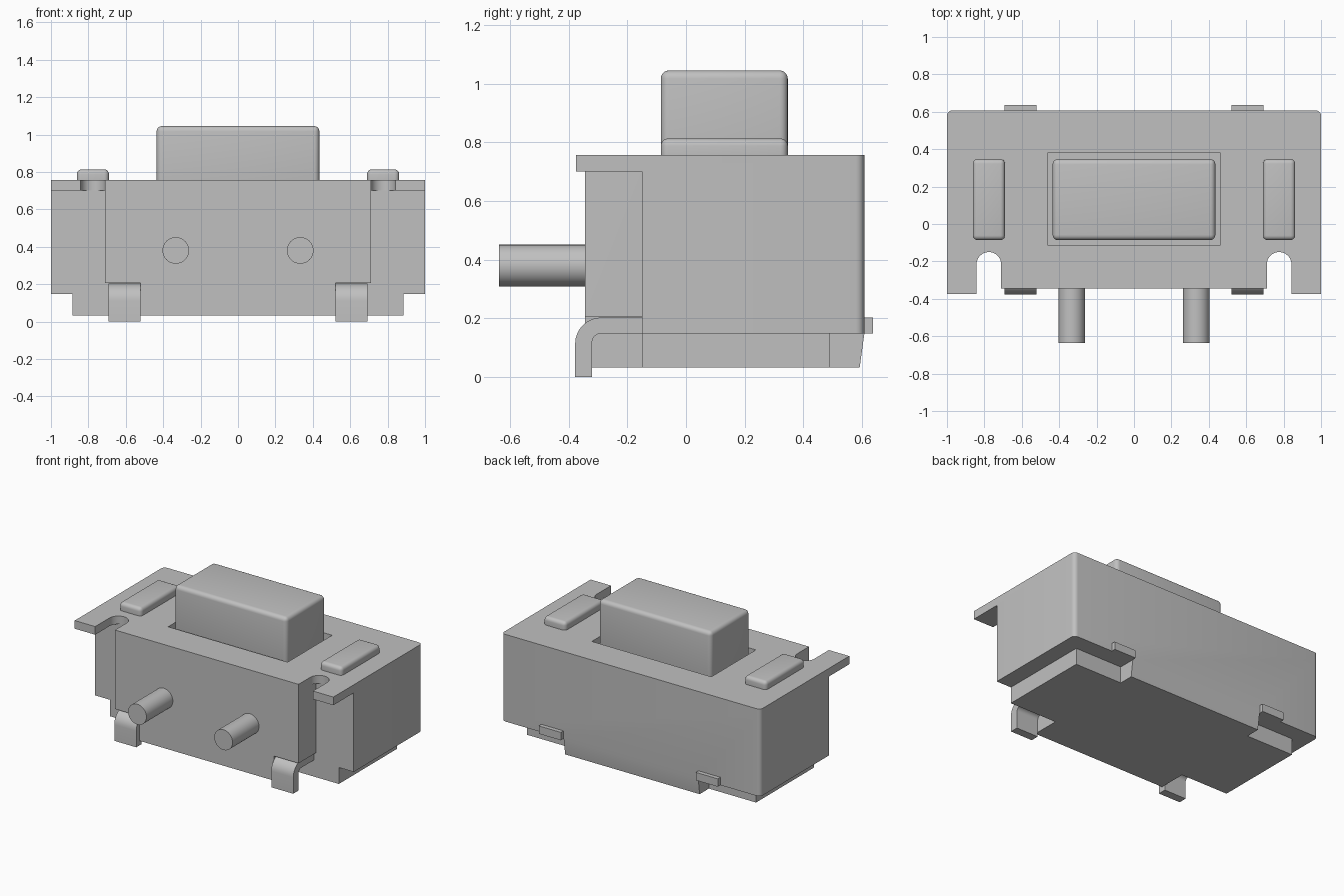
import bpy, bmesh
from math import cos, sin, pi, radians
from mathutils import Vector

cube = bpy.data.objects.get("Cube")
if cube:
    bpy.data.objects.remove(cube, do_unlink=True)

GREY = (0.53, 0.53, 0.53, 1)
grey = bpy.data.materials.new("plain grey")
grey.use_nodes = True
grey.diffuse_color = GREY
grey.node_tree.nodes["Principled BSDF"].inputs["Base Color"].default_value = GREY


def finish(bm, name):
    bmesh.ops.recalc_face_normals(bm, faces=bm.faces)
    mesh = bpy.data.meshes.new(name)
    bm.to_mesh(mesh)
    bm.free()
    mesh.materials.append(grey)
    obj = bpy.data.objects.new(name, mesh)
    bpy.context.collection.objects.link(obj)
    return obj


def select(obj):
    bpy.ops.object.select_all(action='DESELECT')
    obj.select_set(True)
    bpy.context.view_layer.objects.active = obj


def smooth(obj):
    select(obj)
    bpy.ops.object.shade_smooth_by_angle(angle=radians(35))


def prism(name, outline, low, high, axis='Z'):
    """Extrude an outline: (x, y) along Z, or (y, z) along X."""
    place = (lambda a, b, t: (a, b, t)) if axis == 'Z' else (lambda a, b, t: (t, a, b))
    bm = bmesh.new()
    face = bm.faces.new([bm.verts.new(place(a, b, low)) for a, b in outline])
    out = bmesh.ops.extrude_face_region(bm, geom=[face])
    verts = [v for v in out["geom"] if isinstance(v, bmesh.types.BMVert)]
    bmesh.ops.translate(bm, verts=verts, vec=Vector(place(0, 0, high - low)))
    return finish(bm, name)


def box(name, x0, x1, y0, y1, z0, z1, bevel=0):
    obj = prism(name, [(x0, y0), (x1, y0), (x1, y1), (x0, y1)], z0, z1)
    if bevel:
        bm = bmesh.new()
        bm.from_mesh(obj.data)
        bmesh.ops.bevel(bm, geom=bm.edges[:], offset=bevel, segments=5,
                        profile=0.5, affect='EDGES')
        bm.to_mesh(obj.data)
        bm.free()
        smooth(obj)
    return obj


def arc(cx, cy, r, start, end, steps=8):
    angles = [radians(start + (end - start) * i / steps) for i in range(steps + 1)]
    return [(cx + r * cos(a), cy + r * sin(a)) for a in angles]


def mirrored(half):
    """Close a right-half outline, listed front to back, across x = 0."""
    return half + [(-x, y) for x, y in reversed(half)]


def combine(target, tool, operation):
    mod = target.modifiers.new("combine", 'BOOLEAN')
    mod.operation = operation
    mod.solver = 'EXACT'
    mod.object = tool
    select(target)
    bpy.ops.object.modifier_apply(modifier=mod.name)
    bpy.data.objects.remove(tool, do_unlink=True)


FRONT, STEP, BACK = -0.345, -0.15, 0.608
back_corner = arc(0.97, BACK - 0.03, 0.03, 0, 90, 5)

# Housing: wide rear block with a narrower front
housing = prism("housing", mirrored(
    [(0.71, FRONT), (0.71, STEP), (1, STEP)] + back_corner), 0.148, 0.70)

# Cover plate with two ears and round-ended slots
cover = prism("cover", mirrored(
    [(0.71, FRONT)] + arc(0.776, -0.216, 0.066, 180, 0, 16)
    + [(0.842, -0.375), (1, -0.375)] + back_corner), 0.70, 0.757)
combine(housing, cover, 'UNION')

# Stepped base with a slightly tapered back
base = prism("base", mirrored(
    [(0.52, FRONT), (0.52, STEP), (0.885, STEP), (0.885, 0.49),
     (0.52, 0.49), (0.52, BACK)]), 0.033, 0.148)
for v in base.data.vertices:
    if v.co.y > 0.55 and v.co.z < 0.1:
        v.co.y = 0.592
combine(housing, base, 'UNION')

# Openings for the front legs and for the button
for x0, x1 in ((0.52, 0.71), (-0.71, -0.52)):
    combine(housing, box("leg_opening", x0, x1, -0.5, STEP, -0.1, 0.205), 'DIFFERENCE')
combine(housing, box("button_opening", -0.462, 0.462, -0.112, 0.38, 0.70, 0.9), 'DIFFERENCE')
smooth(housing)

# Push button
box("button", -0.435, 0.435, -0.086, 0.347, 0.66, 1.045, 0.028)

# Bent leg profile: foot, outer bend, inner bend
leg_profile = ([(-0.32, 0.003), (-0.378, 0.003)]
               + arc(-0.288, 0.113, 0.09, 180, 90)
               + [(-0.14, 0.203), (-0.14, 0.148)]
               + arc(-0.29, 0.118, 0.03, 90, 180))
leg_profile = [(y, max(z - 0.003, 0)) if z < 0.01 else (y, z) for y, z in leg_profile]

for side, s in (("left", 1), ("right", -1)):
    x0, x1 = sorted((s * 0.522, s * 0.692))
    smooth(prism(side + "_front_leg", leg_profile, x0, x1, 'X'))
    box(side + "_rear_tab", x0, x1, 0.45, 0.637, 0.148, 0.203)

    # Raised pads on the cover
    x0, x1 = sorted((s * 0.69, s * 0.862))
    box(side + "_pad", x0, x1, -0.086, 0.347, 0.715, 0.813, 0.025)

    # Round locating pins
    bm = bmesh.new()
    bmesh.ops.create_cone(bm, cap_ends=True, segments=40, radius1=0.071,
                          radius2=0.071, depth=0.317)
    for v in bm.verts:
        v.co = (v.co.x + s * 0.333, v.co.z - 0.4785, v.co.y + 0.38)
    smooth(finish(bm, side + "_pin"))
